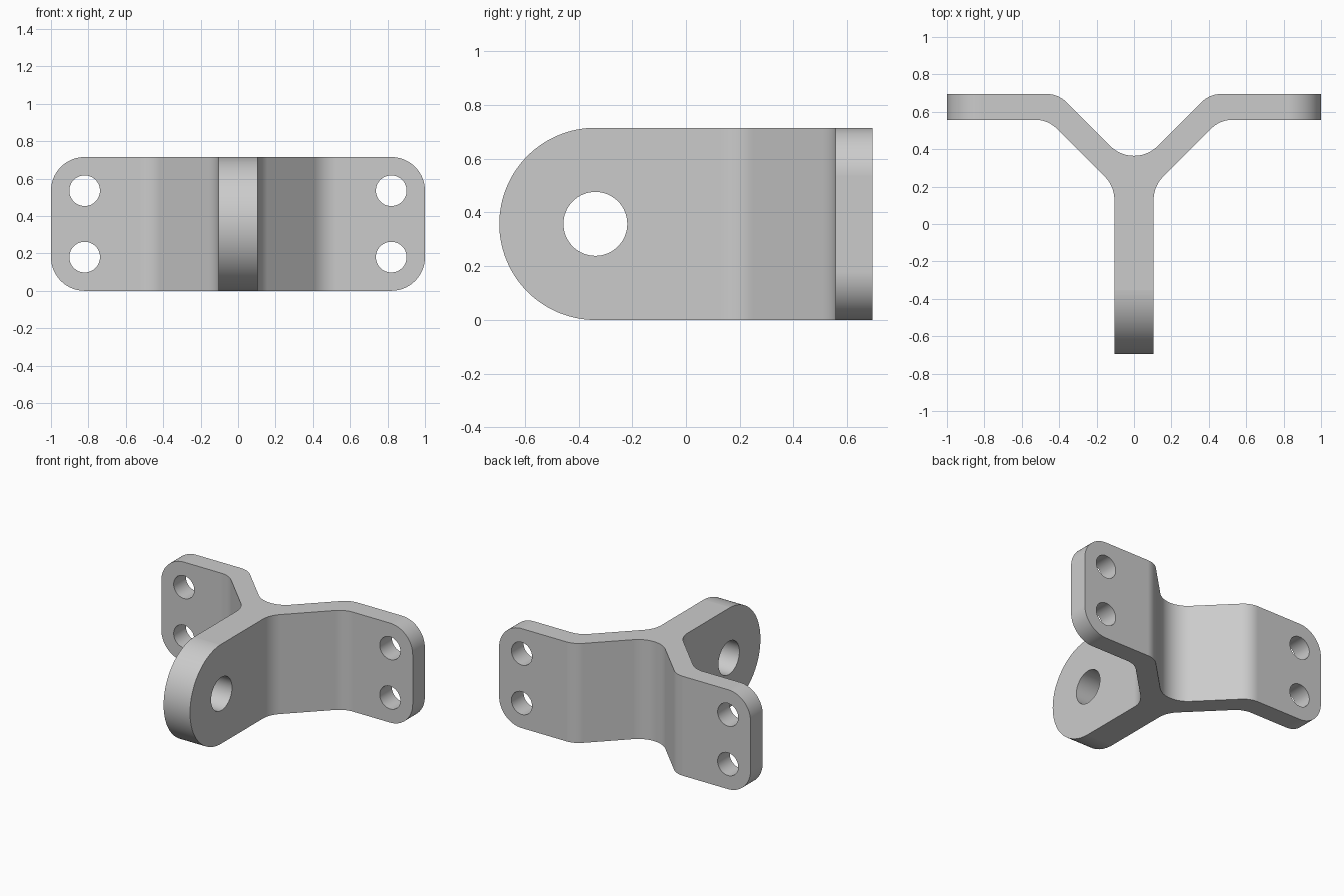
import bpy, bmesh, math
from mathutils import Vector, Matrix

if "Cube" in bpy.data.objects:
    bpy.data.objects.remove(bpy.data.objects["Cube"])

H = 0.715            # height of the bracket
Y = 0.695            # half depth
X = 1.0              # half width
MID = H / 2
EYE_Y = -Y + MID     # centre of the rounded lug end


def fillet(points, segs=14):
    """Round each (x, y, radius) corner of a closed outline."""
    out = []
    n = len(points)
    for i, (x, y, r) in enumerate(points):
        p = Vector((x, y))
        if r == 0:
            out.append(p)
            continue
        a = (Vector(points[i - 1][:2]) - p).normalized()
        b = (Vector(points[(i + 1) % n][:2]) - p).normalized()
        half = a.angle(b) / 2
        centre = p + (a + b).normalized() * (r / math.sin(half))
        start = p + a * (r / math.tan(half)) - centre
        end = p + b * (r / math.tan(half)) - centre
        sweep = start.angle(end)
        for k in range(segs + 1):
            t = k / segs
            out.append(centre + (start * math.sin((1 - t) * sweep)
                                 + end * math.sin(t * sweep)) / math.sin(sweep))
    return out


def prism(name, outline, place, lo, hi):
    """Extrude an outline; place(u, v, w) maps it into the model."""
    bm = bmesh.new()
    rings = [[bm.verts.new(place(p[0], p[1], w)) for p in outline] for w in (lo, hi)]
    n = len(outline)
    bm.faces.new(rings[0])
    bm.faces.new(rings[1])
    for i in range(n):
        j = (i + 1) % n
        bm.faces.new((rings[0][i], rings[0][j], rings[1][j], rings[1][i]))
    bmesh.ops.recalc_face_normals(bm, faces=bm.faces)
    mesh = bpy.data.meshes.new(name)
    bm.to_mesh(mesh)
    bm.free()
    ob = bpy.data.objects.new(name, mesh)
    bpy.context.collection.objects.link(ob)
    return ob


def combine(target, cutter, op):
    """Apply a boolean and remove the cutter."""
    cutter.hide_render = True
    mod = target.modifiers.new(op, 'BOOLEAN')
    mod.operation = op
    mod.solver = 'EXACT'
    mod.object = cutter
    bpy.context.view_layer.objects.active = target
    bpy.ops.object.modifier_apply(modifier=mod.name)
    bpy.data.objects.remove(cutter)


def circle(cx, cy, r, n=64):
    return [(cx + r * math.cos(2 * math.pi * i / n),
             cy + r * math.sin(2 * math.pi * i / n)) for i in range(n)]


along_y = lambda u, v, w: (u, w, v)
along_x = lambda u, v, w: (w, u, v)
along_z = lambda u, v, w: (u, v, w)

# Y-shaped plan: right half of the outline, then mirrored
half = [(0.105, -Y, 0), (0.105, 0.202, 0.175), (0.46, 0.557, 0.16),
        (X + 0.1, 0.557, 0), (X + 0.1, Y, 0), (0.405, Y, 0.145)]
plan = half + [(0, 0.29, 0.18)] + [(-x, y, r) for x, y, r in reversed(half)]
plan[0], plan[-1] = (0.105, -Y - 0.1, 0), (-0.105, -Y - 0.1, 0)
bracket = prism("bracket", fillet(plan), along_z, -0.1, H + 0.1)

# Trim to the rounded plate seen from the front
plate = [(-X, 0, 0.18), (X, 0, 0.18), (X, H, 0.18), (-X, H, 0.18)]
combine(bracket, prism("plate_trim", fillet(plate, 24), along_y, -1, 1), 'INTERSECT')

# Trim the lug to its half-round end
e = MID + 0.0003
lug = [(EYE_Y - e * math.sin(math.pi * i / 64), MID + e * math.cos(math.pi * i / 64))
       for i in range(65)] + [(1, MID - e), (1, MID + e)]
combine(bracket, prism("lug_trim", lug, along_x, -1.2, 1.2), 'INTERSECT')

# Pivot hole and four mounting holes
combine(bracket, prism("pivot_hole", circle(EYE_Y, MID, 0.119), along_x, -0.3, 0.3),
        'DIFFERENCE')
for x in (-0.82, 0.82):
    for z in (0.18, H - 0.18):
        combine(bracket, prism("bolt_hole", circle(x, z, 0.082, 48), along_y, 0.4, 0.9),
                'DIFFERENCE')

# Smooth curved faces, crisp edges
bpy.context.view_layer.objects.active = bracket
bracket.select_set(True)
bpy.ops.object.shade_smooth_by_angle(angle=math.radians(30))
weighted = bracket.modifiers.new("weighted_normals", 'WEIGHTED_NORMAL')
weighted.keep_sharp = True
